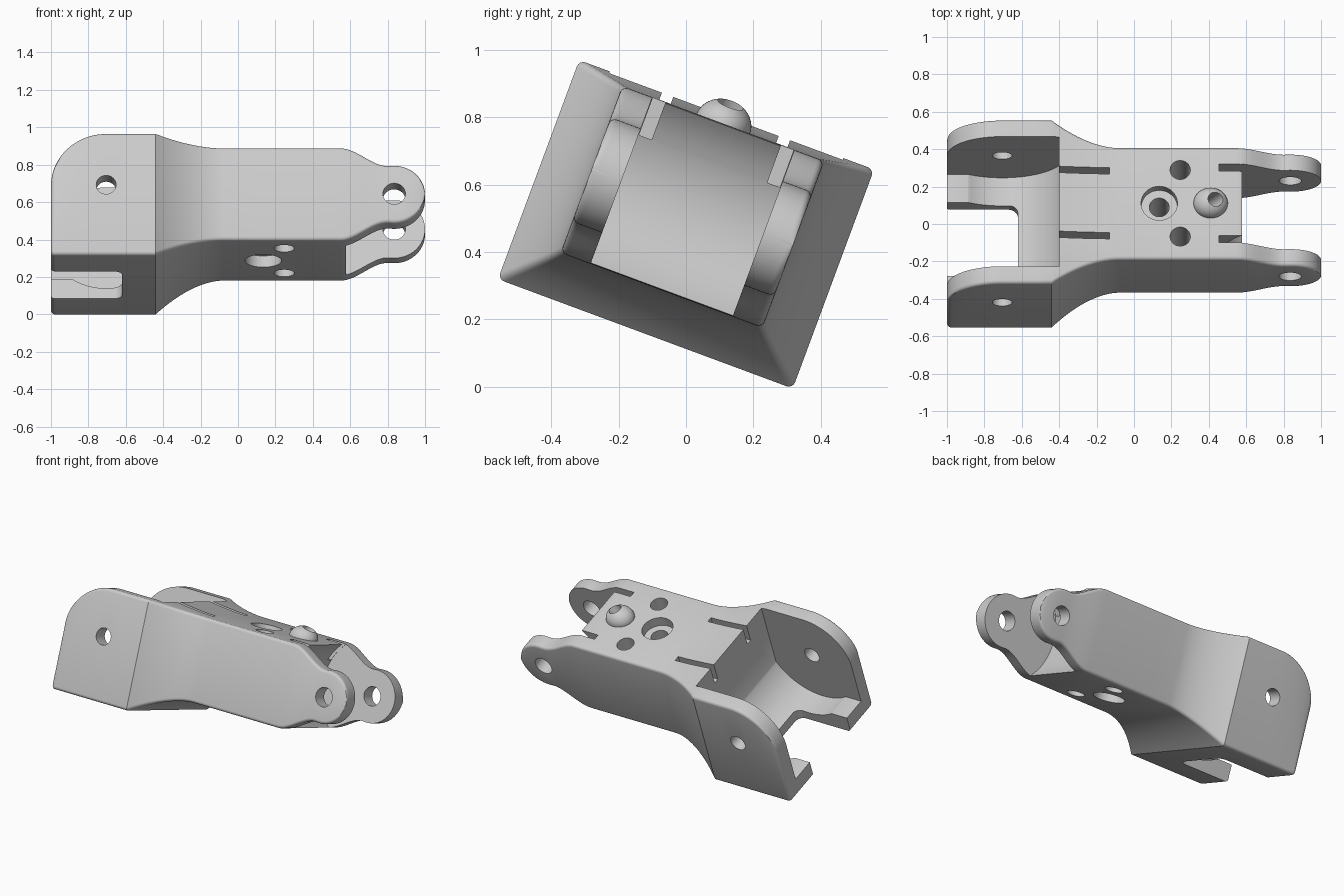
import bpy, bmesh
from math import sin, cos, pi, sqrt, radians
from mathutils import Matrix, Vector

cube = bpy.data.objects.get("Cube")
if cube:
    bpy.data.objects.remove(cube, do_unlink=True)

grey = bpy.data.materials.new("light_grey")
grey.use_nodes = True
GREY = (0.6, 0.6, 0.6, 1)
grey.diffuse_color = GREY
grey.node_tree.nodes["Principled BSDF"].inputs["Base Color"].default_value = GREY

# Pivot centres (x, z) and main sizes
REAR, REAR_R = (-0.705, 0.052), 0.295
LUG, LUG_R = (0.835, 0.055), 0.165
HALF_NARROW, HALF_WIDE = 0.32, 0.467
EDGE = 0.02


def make(name, bm):
    bmesh.ops.recalc_face_normals(bm, faces=bm.faces)
    mesh = bpy.data.meshes.new(name)
    bm.to_mesh(mesh)
    bm.free()
    mesh.materials.append(grey)
    ob = bpy.data.objects.new(name, mesh)
    bpy.context.collection.objects.link(ob)
    return ob


def prism(name, outline, lo, hi, axis):
    """Extrude an outline: (x, z) along y, or (x, y) along z."""
    bm = bmesh.new()
    place = (lambda p, d: (p[0], d, p[1])) if axis == "y" else (lambda p, d: (p[0], p[1], d))
    rings = [[bm.verts.new(place(p, d)) for p in outline] for d in (lo, hi)]
    for ring in rings:
        bm.faces.new(ring)
    n = len(outline)
    for i in range(n):
        j = (i + 1) % n
        bm.faces.new((rings[0][i], rings[0][j], rings[1][j], rings[1][i]))
    return make(name, bm)


def arc(centre, r, a, b, n=24):
    steps = [radians(a + (b - a) * i / n) for i in range(n + 1)]
    return [(centre[0] + r * cos(t), centre[1] + r * sin(t)) for t in steps]


def rod(name, centre, r, lo, hi, axis):
    return prism(name, arc(centre, r, 0, 360, 48)[:-1], lo, hi, axis)


def box(name, x0, x1, y0, y1, z0, z1):
    return prism(name, [(x0, y0), (x1, y0), (x1, y1), (x0, y1)], z0, z1, "z")


def flare(x):
    """1 in the wide fork, easing to 0 in the narrow arm."""
    t = min(max((x + 0.44) / 0.36, 0), 1)
    return (1 - t) ** 1.8


def section(x):
    """Half width, bottom and top of the body at x."""
    f = flare(x)
    half = HALF_NARROW + (HALF_WIDE - HALF_NARROW) * f
    low, high = -0.209 - 0.138 * f, 0.319 + 0.028 * f
    if x < REAR[0]:
        high = REAR[1] + sqrt(max(REAR_R ** 2 - (x - REAR[0]) ** 2, 0))
    if x < -1 + EDGE:
        inset = EDGE - sqrt(max(EDGE ** 2 - (EDGE - x - 1) ** 2, 0))
        low, half = low + inset, half - inset
    if x > 0.55:
        t = min((x - 0.55) / 0.25, 1)
        s = t * t * (3 - 2 * t)
        h = 0.264 + (0.163 - 0.264) * s
        circle = sqrt(max(LUG_R ** 2 - (x - LUG[0]) ** 2, 0))
        h = circle if x > LUG[0] else max(h, circle)
        low, high = LUG[1] - h, LUG[1] + h
    return half, low, high


def span(a, b, n):
    return [a + (b - a) * i / n for i in range(n)]


# Outer body lofted from rounded rectangles
stations = [-1 + REAR_R * (1 - cos(t)) for t in span(0, pi / 2, 22)]
stations += span(REAR[0], -0.44, 3) + span(-0.44, -0.08, 18) + span(-0.08, 0.55, 4)
stations += span(0.55, LUG[0], 18)
stations += [LUG[0] + LUG_R * sin(t) for t in span(0, radians(89), 20)] + [0.9999]
bm = bmesh.new()
rings = []
for x in stations:
    half, low, high = section(x)
    r = min(EDGE, (high - low) * 0.45)
    ring = []
    for k, (sy, z) in enumerate(((1, high - r), (-1, high - r), (-1, low + r), (1, low + r))):
        for y, zz in arc((sy * (half - r), z), r, 90 * k, 90 * k + 90, 4):
            ring.append(bm.verts.new((x, y, zz)))
    rings.append(ring)
for a, b in zip(rings, rings[1:]):
    n = len(a)
    for i in range(n):
        j = (i + 1) % n
        bm.faces.new((a[i], a[j], b[j], b[i]))
bm.faces.new(rings[0])
bm.faces.new(rings[-1])
body = make("hinge_arm", bm)


def combine(tool, operation="DIFFERENCE"):
    tool.hide_render = True
    mod = body.modifiers.new("cut", "BOOLEAN")
    mod.operation, mod.solver, mod.object = operation, "EXACT", tool
    bpy.context.view_layer.objects.active = body
    bpy.ops.object.modifier_apply(modifier=mod.name)
    bpy.data.objects.remove(tool, do_unlink=True)


# Fork cavity with a rounded floor swept around the rear pivot
floor_arc = [p for p in arc(REAR, 0.34, -5, -122, 40) if p[0] < -0.405]
cavity = [(-1.2, 0.6), (-0.4, 0.6), (-0.4, -0.098)] + floor_arc + [(-0.89, -0.235), (-1.2, -0.235)]
combine(prism("cavity", cavity, -0.37, 0.37, "y"))

# Notch in the fork floor with rounded inner corners
notch = [(-1.2, -0.21)] + arc((-0.67, -0.16), 0.05, -90, 0, 8)
notch += arc((-0.67, 0.16), 0.05, 0, 90, 8) + [(-1.2, 0.21)]
combine(prism("floor_notch", notch, -0.6, -0.15, "z"))

# Gap between the lugs, with a concave end on the arm
gap = [(1.2, 0.6), (0.58, 0.6)] + arc(LUG, 0.367, 134, 226) + [(0.58, -0.6), (1.2, -0.6)]
combine(prism("lug_gap", gap, -0.225, 0.225, "y"))

# Domed boss with a slanted socket
bm = bmesh.new()
bmesh.ops.create_uvsphere(bm, u_segments=40, v_segments=24, radius=1)
bmesh.ops.transform(bm, verts=bm.verts, matrix=Matrix.Translation((0.41, 0, 0.317))
                    @ Matrix.Diagonal((0.092, 0.085, 0.075, 1)))
combine(make("boss", bm), "UNION")
socket = rod("socket", (0, 0), 0.04, -0.13, 0.2, "z")
socket.data.transform(Matrix.Translation((0.425, 0, 0.36)) @ Matrix.Rotation(radians(28), 4, "Y"))
combine(socket)

# Pivot holes
combine(rod("rear_pivot_hole", REAR, 0.053, -0.7, 0.7, "y"))
combine(rod("lug_pivot_hole", LUG, 0.06, -0.7, 0.7, "y"))

# Centre screw hole, counterbored on both faces
combine(rod("screw_hole", (0.135, 0), 0.053, -0.6, 0.6, "z"))
combine(rod("top_counterbore", (0.135, 0), 0.097, 0.255, 0.6, "z"))
combine(rod("bottom_counterbore", (0.135, 0), 0.097, -0.6, -0.145, "z"))

# Paired side holes and slots
for side in (-1, 1):
    combine(rod("side_hole", (0.247, side * 0.19), 0.054, -0.6, 0.6, "z"))
    combine(box("fork_slot", -0.5, -0.13, side * 0.185 - 0.018, side * 0.185 + 0.018, 0.22, 0.6))
    combine(box("lug_slot", 0.455, 0.7, side * 0.203 - 0.02, side * 0.203 + 0.02, 0.2, 0.6))

# Tilt onto its resting edge
body.data.transform(Matrix.Translation((0, 0, 0.483)) @ Matrix.Rotation(radians(-20.35), 4, "X"))
lowest = min(v.co.z for v in body.data.vertices)
body.data.transform(Matrix.Translation(Vector((0, 0, -lowest))))

bpy.ops.object.select_all(action="DESELECT")
body.select_set(True)
bpy.context.view_layer.objects.active = body
bpy.ops.object.shade_smooth_by_angle(angle=radians(30))
